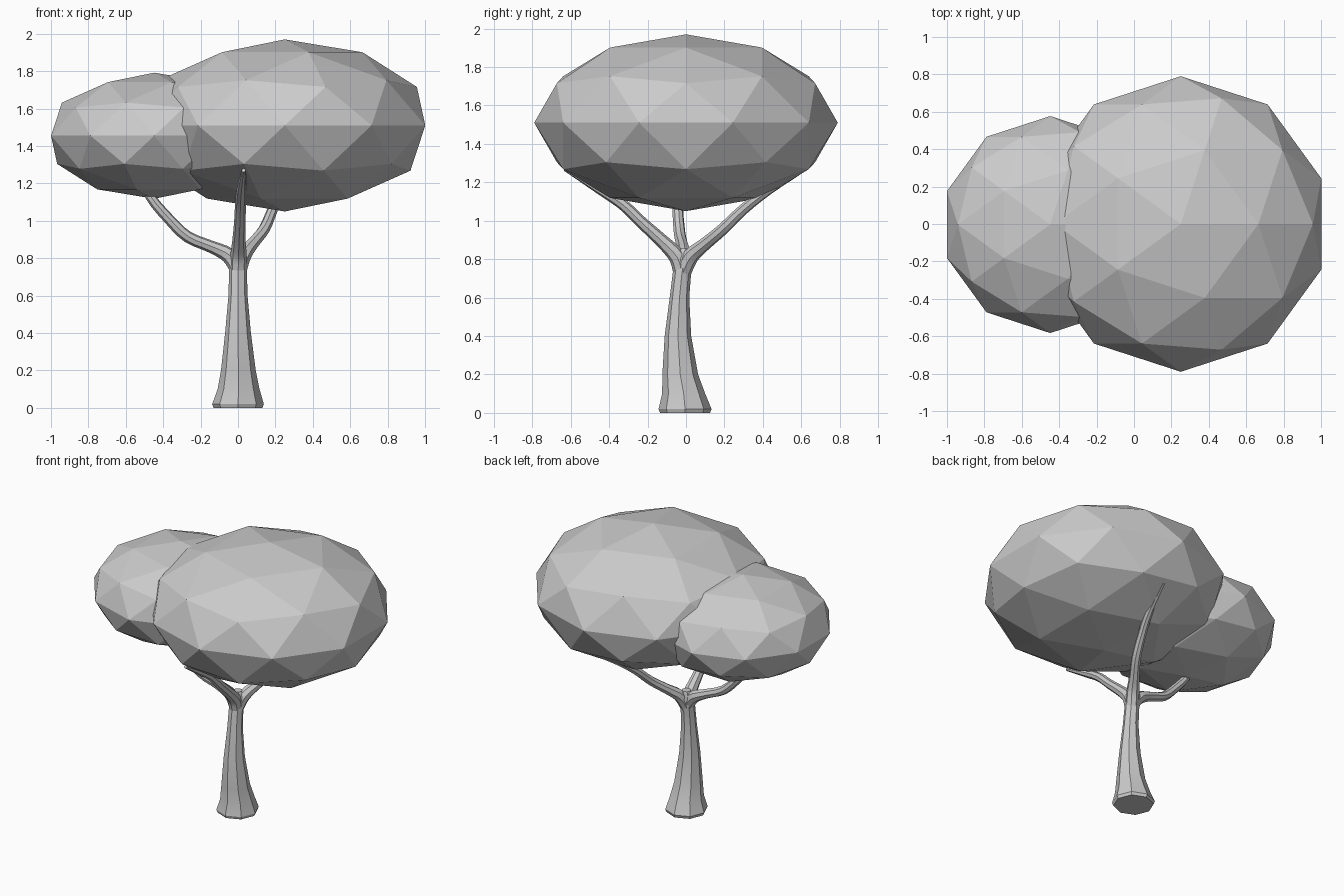
import bpy, bmesh
from math import cos, sin, pi, radians
from mathutils import Vector

if "Cube" in bpy.data.objects:
    bpy.data.objects.remove(bpy.data.objects["Cube"])


def smooth_path(pts, steps):
    # Catmull-Rom through (x, y, z, radius) points
    p = [Vector(q) for q in pts]
    p = [2 * p[0] - p[1]] + p + [2 * p[-1] - p[-2]]
    out = []
    for i in range(1, len(p) - 2):
        a, b, c, d = p[i - 1:i + 3]
        for s in range(steps):
            t = s / steps
            out.append(0.5 * (2 * b + (c - a) * t + (2 * a - 5 * b + 4 * c - d) * t * t
                              + (3 * b - a - 3 * c + d) * t ** 3))
    return out + [p[-2]]


def tube(name, pts, sides=8, steps=3, level=False):
    path = smooth_path(pts, steps) if steps > 1 else [Vector(q) for q in pts]
    bm = bmesh.new()
    rings = []
    u = Vector((1, 0, 0))
    for i, q in enumerate(path):
        tan = (path[min(i + 1, len(path) - 1)] - path[max(i - 1, 0)]).to_3d().normalized()
        if level:
            tan = Vector((0, 0, 1))
        u = (u - tan * u.dot(tan)).normalized()
        v = tan.cross(u)
        rings.append([bm.verts.new(q.to_3d() + q.w * (u * cos(2 * pi * k / sides) + v * sin(2 * pi * k / sides)))
                      for k in range(sides)])
    for a, b in zip(rings, rings[1:]):
        for k in range(sides):
            j = (k + 1) % sides
            bm.faces.new((a[k], a[j], b[j], b[k]))
    bm.faces.new(rings[0][::-1])
    bm.faces.new(rings[-1])
    me = bpy.data.meshes.new(name)
    bm.to_mesh(me)
    bm.free()
    ob = bpy.data.objects.new(name, me)
    bpy.context.collection.objects.link(ob)
    bpy.ops.object.select_all(action='DESELECT')
    ob.select_set(True)
    bpy.context.view_layer.objects.active = ob
    bpy.ops.object.shade_smooth_by_angle(angle=radians(30))
    return ob


def canopy(name, loc, r, rz):
    bpy.ops.mesh.primitive_ico_sphere_add(subdivisions=2, radius=1, location=loc)
    ob = bpy.context.object
    ob.name = name
    ob.scale = (r, r, rz)


# Foliage
canopy("large_canopy", (0.25, 0, 1.51), 0.79, 0.46)
canopy("small_canopy", (-0.448, -0.003, 1.455), 0.58, 0.337)

# Trunk with flared foot, leaning forward in the middle
tube("trunk", [(0, -0.005, 0, 0.13), (0, -0.005, 0.02, 0.138), (0.003, -0.012, 0.1, 0.112),
               (0.002, -0.03, 0.2, 0.093), (0, -0.042, 0.4, 0.069), (0, -0.034, 0.6, 0.051),
               (0, -0.022, 0.72, 0.048), (0, -0.01, 0.8, 0.05), (0, -0.003, 0.855, 0.03)],
     steps=1, level=True)

# Branches
tube("left_branch", [(0, -0.02, 0.74, 0.042), (-0.05, -0.01, 0.815, 0.042), (-0.14, -0.015, 0.86, 0.033),
                     (-0.27, -0.03, 0.915, 0.031), (-0.37, -0.04, 1.01, 0.029),
                     (-0.47, -0.045, 1.13, 0.026), (-0.52, -0.05, 1.25, 0.015)])
tube("front_branch", [(0, -0.02, 0.72, 0.044), (0.003, -0.045, 0.81, 0.044), (0.005, -0.12, 0.89, 0.036),
                      (0.01, -0.23, 0.99, 0.031), (0.013, -0.33, 1.085, 0.029),
                      (0.018, -0.46, 1.17, 0.025), (0.03, -0.63, 1.27, 0.011)])
tube("back_branch", [(0, -0.02, 0.72, 0.042), (0.03, 0.025, 0.815, 0.042), (0.08, 0.1, 0.88, 0.034),
                     (0.14, 0.19, 0.955, 0.031), (0.185, 0.3, 1.06, 0.028),
                     (0.23, 0.43, 1.16, 0.025), (0.27, 0.62, 1.27, 0.011)])
